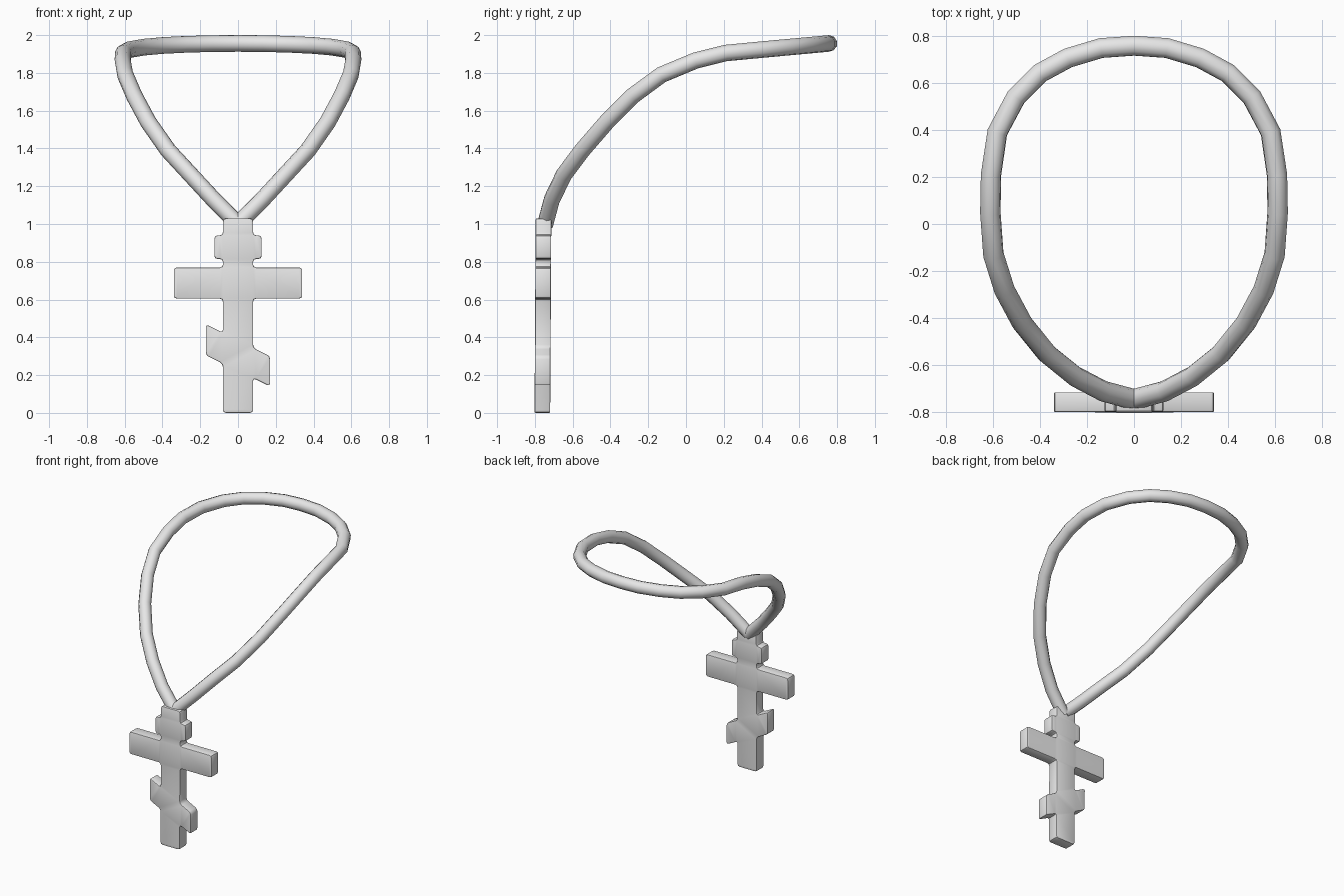
import bpy, bmesh, math

if "Cube" in bpy.data.objects:
    bpy.data.objects.remove(bpy.data.objects["Cube"])

grey = bpy.data.materials.new("light_grey")
grey.diffuse_color = (0.8, 0.8, 0.8, 1)
grey.use_nodes = True
grey.node_tree.nodes["Principled BSDF"].inputs["Base Color"].default_value = grey.diffuse_color


def activate(obj):
    bpy.ops.object.select_all(action='DESELECT')
    obj.select_set(True)
    bpy.context.view_layer.objects.active = obj


# Cord: half of the loop from the pendant to the nape, mirrored into a full path
half = [(0, -0.745, 1.0), (0.13, -0.71, 1.13), (0.25, -0.647, 1.26), (0.37, -0.55, 1.39),
        (0.475, -0.42, 1.54), (0.55, -0.28, 1.68), (0.597, -0.13, 1.79), (0.61, 0.05, 1.865),
        (0.607, 0.21, 1.905), (0.58, 0.39, 1.922), (0.50, 0.54, 1.936), (0.40, 0.64, 1.945),
        (0.28, 0.705, 1.951), (0.14, 0.747, 1.955), (0, 0.757, 1.956)]
path = half + [(-x, y, z) for x, y, z in reversed(half[:-1])]
curve = bpy.data.curves.new("cord", 'CURVE')
curve.dimensions = '3D'
curve.bevel_depth = 0.044
curve.bevel_resolution = 3
curve.use_fill_caps = True
spline = curve.splines.new('POLY')
spline.points.add(len(path) - 1)
for point, co in zip(spline.points, path):
    point.co = (*co, 1)
cord = bpy.data.objects.new("cord", curve)
bpy.context.collection.objects.link(cord)
activate(cord)
bpy.ops.object.convert(target='MESH')
cord = bpy.context.object
cord.data.materials.clear()
cord.data.materials.append(grey)
bpy.ops.object.shade_smooth_by_angle(angle=math.radians(50))

# Pendant: one outline, the right side going up, then the left side going down
right = [(0.08, 0.0), (0.08, 0.185), (0.17, 0.14), (0.17, 0.30), (0.08, 0.345)]
left = [(-0.08, 0.425), (-0.17, 0.47), (-0.17, 0.305), (-0.08, 0.26), (-0.08, 0.0)]
upper = [(0.08, 0.605), (0.34, 0.605), (0.34, 0.77), (0.08, 0.77),
         (0.08, 0.815), (0.125, 0.815), (0.125, 0.94), (0.08, 0.94), (0.08, 1.03)]
outline = right + upper + [(-x, z) for x, z in reversed(upper)] + left

bm = bmesh.new()
face = bm.faces.new([bm.verts.new((x, -0.802 + 0.006 * z, z)) for x, z in outline])
back = bmesh.ops.extrude_face_region(bm, geom=[face])["geom"]
for v in back:
    if isinstance(v, bmesh.types.BMVert):
        v.co.y += 0.083
bmesh.ops.recalc_face_normals(bm, faces=bm.faces)

# Round the outline corners, then soften the front and back rims
corners = [e for e in bm.edges if abs(e.verts[0].co.y - e.verts[1].co.y) > 0.05]
bmesh.ops.bevel(bm, geom=corners, offset=0.016, segments=2, profile=0.5,
                affect='EDGES', clamp_overlap=True)
rims = [e for e in bm.edges if any(len(f.verts) > 10 for f in e.link_faces)]
bmesh.ops.bevel(bm, geom=rims, offset=0.006, segments=2, profile=0.5,
                affect='EDGES', clamp_overlap=True)
bmesh.ops.triangulate(bm, faces=[f for f in bm.faces if len(f.verts) > 10])
mesh = bpy.data.meshes.new("pendant_cross")
bm.to_mesh(mesh)
bm.free()
mesh.materials.append(grey)
pendant = bpy.data.objects.new("pendant_cross", mesh)
bpy.context.collection.objects.link(pendant)
activate(pendant)
bpy.ops.object.shade_smooth_by_angle(angle=math.radians(40))
